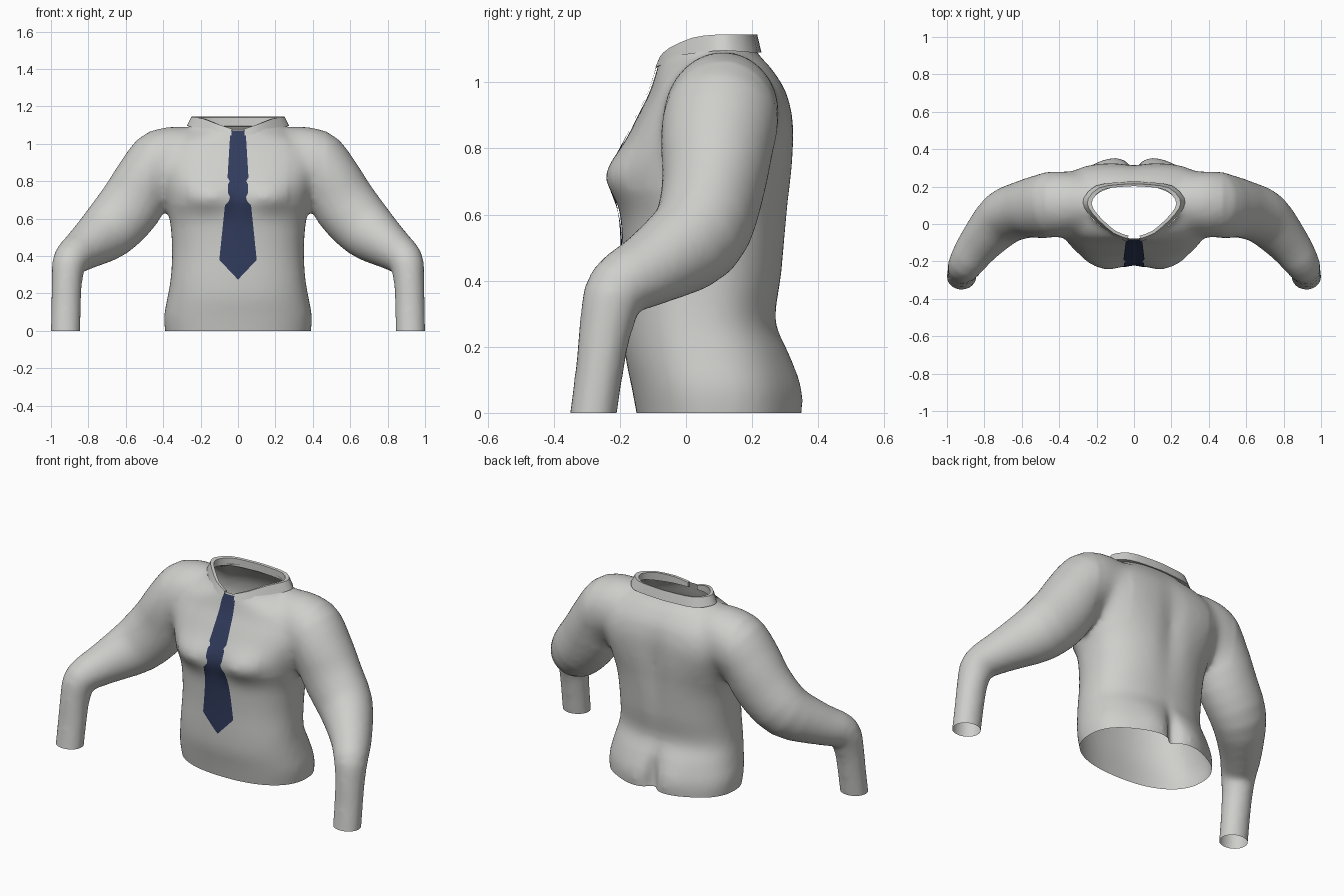
import bpy, bmesh, math
from mathutils import Vector
from mathutils.bvhtree import BVHTree

if "Cube" in bpy.data.objects:
    bpy.data.objects.remove(bpy.data.objects["Cube"])


def material(name, rgb):
    m = bpy.data.materials.new(name)
    m.diffuse_color = (*rgb, 1)
    m.use_nodes = True
    m.node_tree.nodes["Principled BSDF"].inputs["Base Color"].default_value = m.diffuse_color
    return m


CLOTH = material("pale grey cloth", (0.62, 0.62, 0.60))
NAVY = material("navy cloth", (0.031, 0.045, 0.11))


def add_object(name, bm, mat):
    bmesh.ops.recalc_face_normals(bm, faces=bm.faces)
    me = bpy.data.meshes.new(name)
    bm.to_mesh(me)
    bm.free()
    me.materials.append(mat)
    ob = bpy.data.objects.new(name, me)
    bpy.context.collection.objects.link(ob)
    return ob


def shade(ob, angle):
    bpy.ops.object.select_all(action='DESELECT')
    ob.select_set(True)
    bpy.context.view_layer.objects.active = ob
    bpy.ops.object.shade_smooth_by_angle(angle=math.radians(angle))


def loft(bm, rings, closed=True, caps=True):
    rows = [[bm.verts.new(p) for p in r] for r in rings]
    n = len(rows[0])
    for a, b in zip(rows, rows[1:]):
        for i in range(n if closed else n - 1):
            j = (i + 1) % n
            bm.faces.new((a[i], a[j], b[j], b[i]))
    if caps:
        bm.faces.new(rows[0][::-1])
        bm.faces.new(rows[-1])


def bump(v, centre, width):
    return math.exp(-((v - centre) / width) ** 2)


def refine(rows, steps):
    """Smooth curve through the given number rows."""
    out = []
    for i in range(len(rows) - 1):
        p = [rows[max(0, min(len(rows) - 1, i + k))] for k in (-1, 0, 1, 2)]
        for s in range(steps):
            t = s / steps
            out.append(tuple(.5 * (2 * b + (c - a) * t + (2 * a - 5 * b + 4 * c - d) * t * t
                                   + (3 * b - a - 3 * c + d) * t ** 3)
                             for a, b, c, d in zip(*p)))
    return out + [rows[-1]]


# Torso sections: height, half width, front y, back y
TORSO = [(-.06, .38, -.14, .34), (0, .39, -.15, .343), (.08, .395, -.165, .338),
         (.18, .377, -.185, .31), (.28, .36, -.19, .272), (.42, .352, -.19, .292),
         (.56, .36, -.195, .307), (.64, .376, -.20, .314), (.70, .388, -.205, .32),
         (.78, .40, -.195, .325), (.88, .42, -.155, .325), (.97, .41, -.11, .305),
         (1.04, .35, -.088, .262), (1.072, .28, -.078, .232), (1.10, .24, -.072, .21),
         (1.14, .232, -.068, .20), (1.22, .232, -.068, .20)]


def torso_ring(z, hw, yf, yb, n=64):
    pts = []
    for i in range(n):
        a = 2 * math.pi * i / n
        c, s = math.cos(a), math.sin(a)
        k = 2 / (2.3 + (1.0 if s > 0 else .5) * bump(z, .85, .15))
        x = hw * math.copysign(abs(c) ** k, c)
        y = (yf + yb) / 2 + (yb - yf) / 2 * math.copysign(abs(s) ** k, s)
        if s < 0:   # chest muscles, and a neck that narrows to the front
            y -= .05 * bump(abs(x), .17, .14) * bump(z, .715, .08)
            x *= 1 + .42 * s * max(0, min(1, (z - 1.0) / .07))
        else:       # seat cleft and spine groove
            y -= .06 * bump(x, 0, .035) * bump(z, .04, .13)
            y += .018 * bump(abs(x), .13, .09) * bump(z, .06, .12)
            y -= .02 * bump(x, 0, .06) * bump(z, .7, .25)
        pts.append((x, y, z))
    return pts


# Arm sections: centre x, y, z, front-to-back radius, cross radius
ARM = refine([(.22, .115, .94, .14, .15), (.39, .11, .915, .176, .175),
              (.485, .095, .82, .172, .166), (.575, .08, .67, .155, .172),
              (.695, .033, .535, .145, .158), (.825, -.105, .438, .115, .115),
              (.897, -.208, .375, .096, .094), (.914, -.24, .27, .082, .082),
              (.919, -.26, .14, .074, .080), (.922, -.28, 0, .072, .080),
              (.923, -.288, -.06, .072, .080)], 3)


def arm_rings(side, n=32):
    centres = [Vector(a[:3]) for a in ARM]
    rings = []
    for i, (*_, ry, rv) in enumerate(ARM):
        t = (centres[min(i + 1, len(ARM) - 1)] - centres[max(i - 1, 0)]).normalized()
        if i >= len(ARM) - 9:
            t = Vector((0, 0, -1))
        u = (Vector((0, 1, 0)) - t * t.y).normalized()
        v = t.cross(u)
        ring = []
        for j in range(n):
            a = 2 * math.pi * j / n
            p = centres[i] + u * (ry * math.cos(a)) + v * (rv * math.sin(a))
            ring.append((p.x * side, p.y, p.z))
        rings.append(ring)
    return rings


# Shirt body and sleeves fused into one smooth skin
bm = bmesh.new()
loft(bm, [torso_ring(*r) for r in refine(TORSO, 3)])
for side in (1, -1):
    loft(bm, arm_rings(side))
shirt = add_object("shirt", bm, CLOTH)
rm = shirt.modifiers.new("fuse", 'REMESH')
rm.mode = 'VOXEL'
rm.voxel_size = .016
sm = shirt.modifiers.new("soften", 'SMOOTH')
sm.factor = .5
sm.iterations = 8
fused = bpy.data.meshes.new_from_object(
    shirt.evaluated_get(bpy.context.evaluated_depsgraph_get()))
shirt.modifiers.clear()

# Blend the shoulder seams, then open hem, cuffs and neck
bm = bmesh.new()
bm.from_mesh(fused)
seam = [v for v in bm.verts if .27 < abs(v.co.x) < .47 and v.co.z > .68]
for _ in range(16):
    bmesh.ops.smooth_vert(bm, verts=seam, factor=.5,
                          use_axis_x=True, use_axis_y=True, use_axis_z=True)
for co, no in (((0, 0, 0), (0, 0, -1)), ((0, -.07, 1.076), (0, -.14, 1))):
    bmesh.ops.bisect_plane(bm, geom=bm.verts[:] + bm.edges[:] + bm.faces[:],
                           plane_co=co, plane_no=no, clear_outer=True)
tree = BVHTree.FromBMesh(bm)
bm.to_mesh(fused)
bm.free()
shirt.data = fused
if not fused.materials:
    fused.materials.append(CLOTH)
shade(shirt, 60)

# Collar stations from front gap to back: x, y, lower z, upper z
COLLAR = refine([(.035, -.088, 1.045, 1.08), (.115, -.058, 1.058, 1.105),
                 (.20, .015, 1.08, 1.135), (.257, .085, 1.095, 1.144),
                 (.26, .14, 1.095, 1.145), (.20, .20, 1.09, 1.145),
                 (.10, .218, 1.09, 1.145), (0, .224, 1.09, 1.145)], 2)


def collar_section(x, y, lo, hi):
    def at(f, z):
        return (x * f, .08 + (y - .08) * f, z)
    return [at(1.03, lo), at(.94, hi), at(.85, hi - .003), at(.85, lo + .005)]


bm = bmesh.new()
half = [collar_section(*s) for s in COLLAR]
other = [[(-x, y, z) for x, y, z in sec] for sec in half[-2::-1]]
loft(bm, half + other)
collar = add_object("collar", bm, CLOTH)
shade(collar, 35)

# Necktie outline: height, half width
TIE = [(1.068, .038), (1.05, .042), (.82, .056), (.80, .044), (.785, .053), (.735, .053),
       (.715, .043), (.695, .048), (.67, .07), (.38, .10), (.275, .001)]
rows = []
for (z0, w0), (z1, w1) in zip(TIE, TIE[1:]):
    steps = max(1, round((z0 - z1) / .015))
    rows += [(z0 + (z1 - z0) * i / steps, w0 + (w1 - w0) * i / steps) for i in range(steps)]
rows.append(TIE[-1])


def on_chest(x, z):
    hit = tree.ray_cast(Vector((x, -2, z)), Vector((0, 1, 0)))[0]
    y = hit.y if hit and hit.y < .05 else -.07
    return (x, y - .005, z)


bm = bmesh.new()
loft(bm, [[on_chest(w * (c / 5 - 1), z) for c in range(11)] for z, w in rows],
     closed=False, caps=False)
tie = add_object("necktie", bm, NAVY)
shade(tie, 50)
